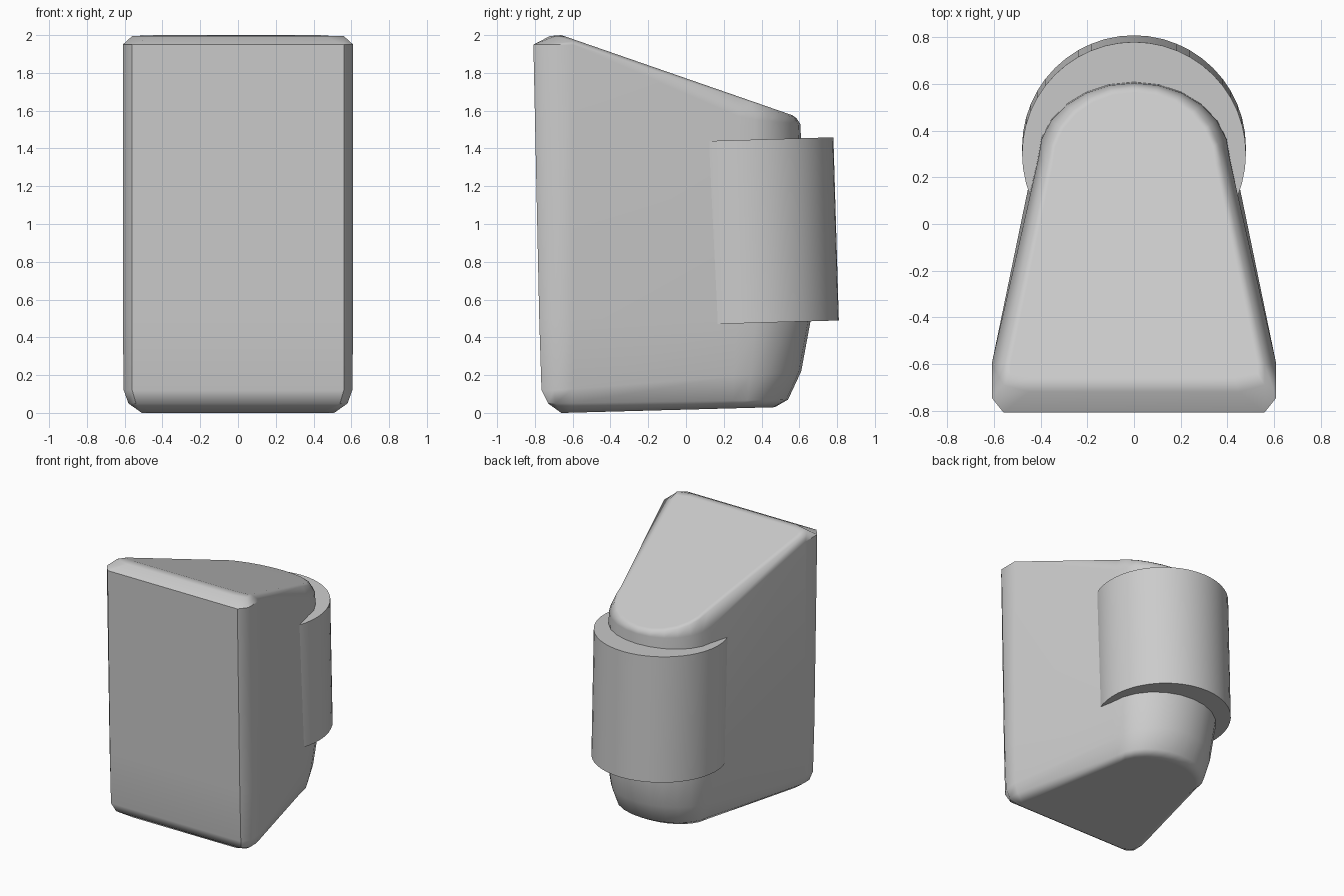
import bpy, bmesh, math

cube = bpy.data.objects.get("Cube")
if cube:
    bpy.data.objects.remove(cube, do_unlink=True)

grey = bpy.data.materials.new("light_grey")
grey.use_nodes = True
grey.diffuse_color = (0.6, 0.6, 0.6, 1)
grey.node_tree.nodes["Principled BSDF"].inputs["Base Color"].default_value = (0.6, 0.6, 0.6, 1)


def height(y, stops):
    """Piecewise linear z along the depth of the housing."""
    for (y0, z0), (y1, z1) in zip(stops, stops[1:]):
        if y <= y1:
            t = max(0, (y - y0) / (y1 - y0))
            return z0 + t * (z1 - z0)
    return stops[-1][1]


def outline(front, wide, shoulder, back):
    """Half plan from the front corner round to the back, then mirrored."""
    (wf, yf), (ws, ys), (wa, ya) = front, wide, shoulder
    half = [(wf, yf), (ws, ys), (ws, max(ys + 0.03, -0.6))]
    for i in range(6):
        a = math.radians(15 * i)
        half.append((wa * math.cos(a), ya + (back - ya) * math.sin(a)))
    return half + [(0, back)] + [(-x, y) for x, y in reversed(half)]


def finish(obj, angle):
    obj.data.materials.append(grey)
    bpy.ops.object.select_all(action="DESELECT")
    obj.select_set(True)
    bpy.context.view_layer.objects.active = obj
    bpy.ops.object.shade_smooth_by_angle(angle=math.radians(angle))


# Wedge housing: rings stacked from the base to the sloping lid
lid = [(-0.66, 2.0), (0.58, 1.57)]
rings = [
    ((0.44, -0.66), (0.51, -0.63), (0.33, 0.22), 0.47, [(-0.65, 0), (0.47, 0.03)]),
    ((0.54, -0.73), (0.58, -0.69), (0.37, 0.25), 0.54, [(-0.7, 0.05), (0.54, 0.07)]),
    ((0.56, -0.765), (0.605, -0.70), (0.40, 0.25), 0.61, [(-0.7, 0.12), (0.61, 0.22)]),
    ((0.56, -0.777), (0.61, -0.71), (0.43, 0.27), 0.66, [(-0.7, 0.5), (0.6, 0.49)]),
    ((0.56, -0.808), (0.61, -0.745), (0.41, 0.28), 0.605,
     [(-0.6, 1.95), (0.3, 1.56), (0.6, 1.53)]),
    ((0.45, -0.72), (0.56, -0.69), (0.375, 0.26), 0.585, [(-0.68, 1.995), (0.58, 1.56)]),
    ((0.43, -0.66), (0.53, -0.64), (0.35, 0.25), 0.565, lid),
]
bm = bmesh.new()
loops = []
for front, wide, shoulder, back, stops in rings:
    loops.append([bm.verts.new((x, y, height(y, stops)))
                  for x, y in outline(front, wide, shoulder, back)])
for low, high in zip(loops, loops[1:]):
    n = len(low)
    for i in range(n):
        j = (i + 1) % n
        bm.faces.new((low[i], low[j], high[j], high[i]))
bm.faces.new(list(reversed(loops[0])))
bm.faces.new(loops[-1])
bmesh.ops.recalc_face_normals(bm, faces=bm.faces)
mesh = bpy.data.meshes.new("housing")
bm.to_mesh(mesh)
bm.free()
housing = bpy.data.objects.new("housing", mesh)
bpy.context.collection.objects.link(housing)
finish(housing, 40)
weighted = housing.modifiers.new("even_shading", "WEIGHTED_NORMAL")
weighted.keep_sharp = True

# Round collar wrapped around the narrow back, leaning slightly with it
bpy.ops.mesh.primitive_cylinder_add(
    vertices=48, radius=0.48, depth=0.97, location=(0, 0.315, 0.96),
    rotation=(math.radians(1.7), 0, 0))
collar = bpy.context.object
collar.name = "collar"
finish(collar, 30)
